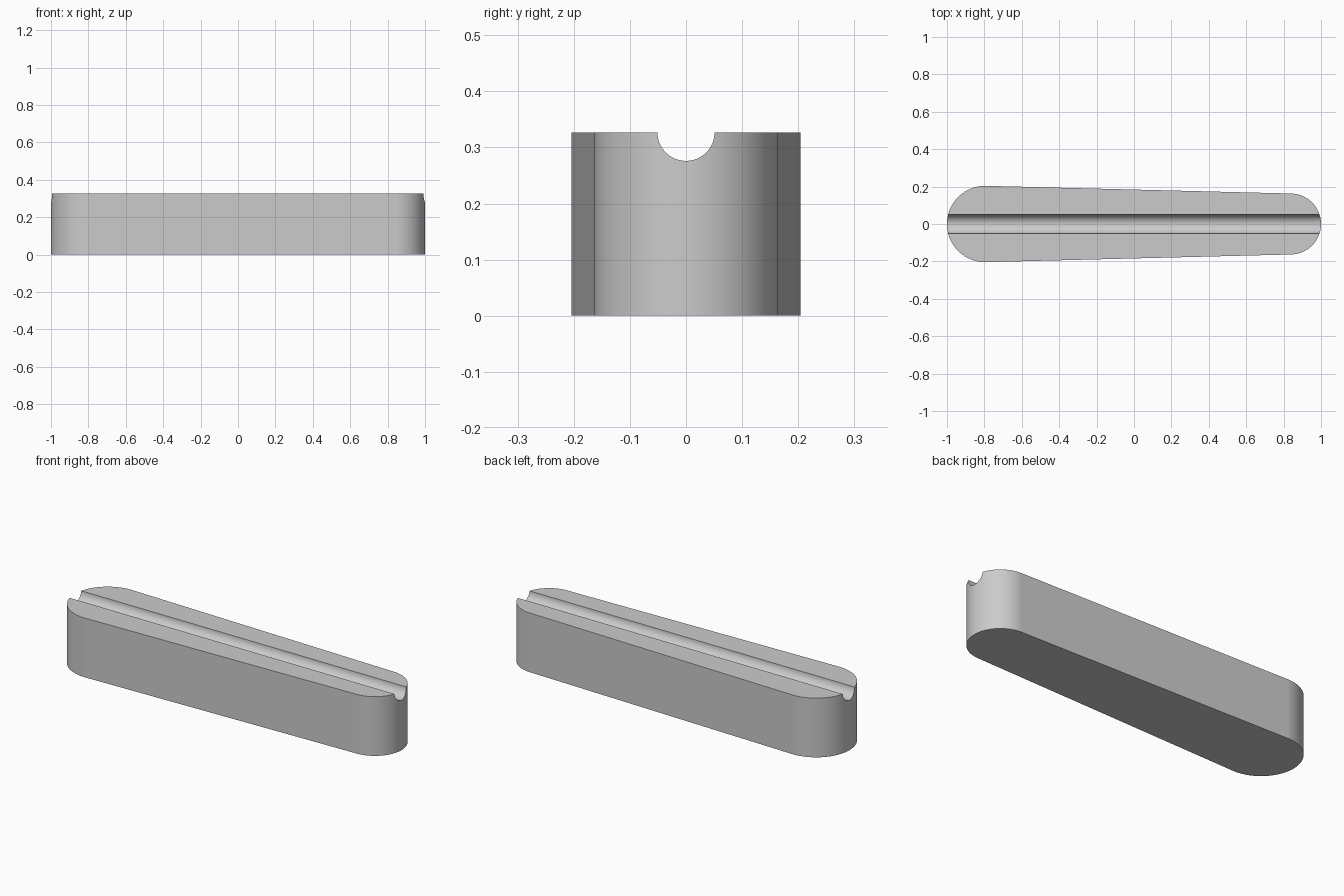
import bpy, bmesh, math

if "Cube" in bpy.data.objects:
    bpy.data.objects.remove(bpy.data.objects["Cube"], do_unlink=True)

HEIGHT = 0.327
BIG_R, SMALL_R, GROOVE_R = 0.204, 0.163, 0.051
BIG_X, SMALL_X = BIG_R - 1, 1 - SMALL_R
SEGMENTS = 48

grey = bpy.data.materials.new("plain grey")
grey.use_nodes = True
colour = (0.6, 0.6, 0.6, 1)
grey.diffuse_color = colour
grey.node_tree.nodes["Principled BSDF"].inputs["Base Color"].default_value = colour


def make_object(name, bm):
    bmesh.ops.recalc_face_normals(bm, faces=bm.faces)
    mesh = bpy.data.meshes.new(name)
    bm.to_mesh(mesh)
    bm.free()
    mesh.materials.append(grey)
    obj = bpy.data.objects.new(name, mesh)
    bpy.context.collection.objects.link(obj)
    return obj


def arc(cx, radius, start, end):
    steps = [start + (end - start) * i / SEGMENTS for i in range(SEGMENTS + 1)]
    return [(cx + radius * math.cos(a), radius * math.sin(a), 0) for a in steps]


# Tapered bar: two round ends joined by their common tangents
tangent = math.acos((BIG_R - SMALL_R) / (SMALL_X - BIG_X))
outline = arc(SMALL_X, SMALL_R, -tangent, tangent)
outline += arc(BIG_X, BIG_R, tangent, 2 * math.pi - tangent)
bm = bmesh.new()
base = bm.faces.new([bm.verts.new(p) for p in outline])
top = bmesh.ops.extrude_face_region(bm, geom=[base])["geom"]
bmesh.ops.translate(bm, vec=(0, 0, HEIGHT),
                    verts=[v for v in top if isinstance(v, bmesh.types.BMVert)])
bar = make_object("tapered_bar", bm)

# Round groove along the whole top
bm = bmesh.new()
bmesh.ops.create_cone(bm, cap_ends=True, segments=64, radius1=GROOVE_R,
                      radius2=GROOVE_R, depth=2.4)
cutter = make_object("groove_cutter", bm)
cutter.rotation_euler = (0, math.pi / 2, 0)
cutter.location.z = HEIGHT
cutter.hide_render = True

cut = bar.modifiers.new("groove", "BOOLEAN")
cut.operation = "DIFFERENCE"
cut.solver = "EXACT"
cut.object = cutter

# Apply the cut, then smooth the round walls
bpy.ops.object.select_all(action="DESELECT")
bar.select_set(True)
bpy.context.view_layer.objects.active = bar
bpy.ops.object.modifier_apply(modifier=cut.name)
bpy.data.objects.remove(cutter, do_unlink=True)
bpy.ops.object.shade_smooth_by_angle(angle=math.radians(30))
weighted = bar.modifiers.new("even shading", "WEIGHTED_NORMAL")
weighted.keep_sharp = True
